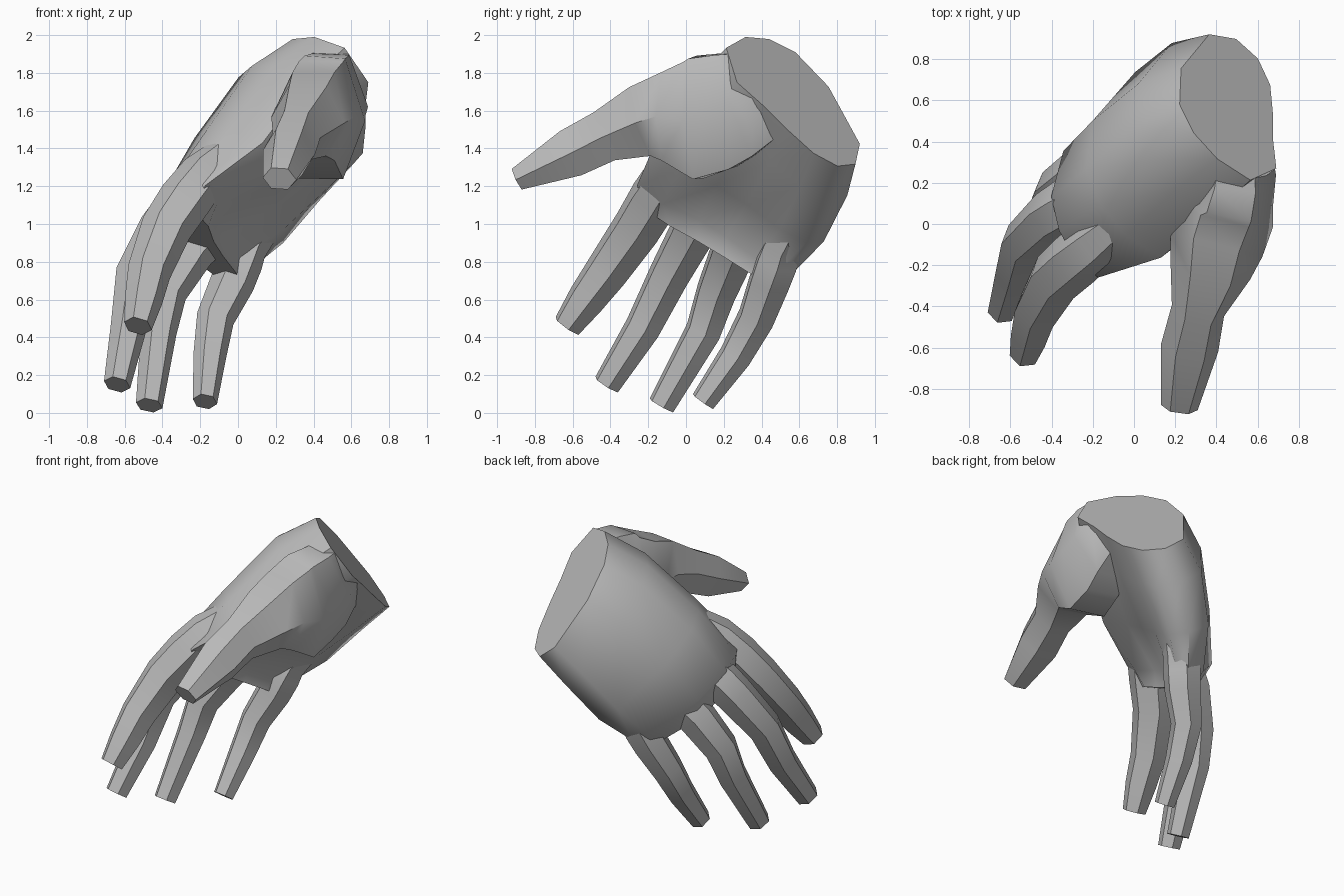
import bpy
import bmesh
import math
from mathutils import Vector

if "Cube" in bpy.data.objects:
    bpy.data.objects.remove(bpy.data.objects["Cube"], do_unlink=True)

# Single plain material
grey = bpy.data.materials.new("plain grey")
grey.use_nodes = True
colour = (0.5, 0.5, 0.5, 1.0)
grey.diffuse_color = colour
shader = next(n for n in grey.node_tree.nodes if n.type == "BSDF_PRINCIPLED")
shader.inputs["Base Color"].default_value = colour
shader.inputs["Roughness"].default_value = 0.8

# Flat cut through the wrist
wrist_centre = Vector((.45, .595, 1.665))
wrist_normal = Vector((1, 1, 1)).normalized()


def loft(name, rings, smooth_angle=50):
    """Skin a list of equal-length point rings, cap the ends, trim at the wrist."""
    bm = bmesh.new()
    loops = [[bm.verts.new(point) for point in ring] for ring in rings]
    for lower, upper in zip(loops, loops[1:]):
        count = len(lower)
        for i in range(count):
            j = (i + 1) % count
            bm.faces.new((lower[i], lower[j], upper[j], upper[i]))
    bm.faces.new(loops[0])
    bm.faces.new(loops[-1])
    trim = wrist_centre - wrist_normal * .002
    if name != "palm":
        bmesh.ops.bisect_plane(bm, geom=bm.verts[:] + bm.edges[:] + bm.faces[:],
                               plane_co=trim, plane_no=wrist_normal, clear_outer=True)
        bmesh.ops.holes_fill(bm, edges=[e for e in bm.edges if e.is_boundary])
    bmesh.ops.recalc_face_normals(bm, faces=bm.faces[:])
    mesh = bpy.data.meshes.new(name)
    bm.to_mesh(mesh)
    bm.free()
    mesh.materials.append(grey)
    obj = bpy.data.objects.new(name, mesh)
    bpy.context.collection.objects.link(obj)
    bpy.ops.object.select_all(action="DESELECT")
    obj.select_set(True)
    bpy.context.view_layer.objects.active = obj
    bpy.ops.object.shade_smooth_by_angle(angle=math.radians(smooth_angle))


def tangents(centres):
    """Direction of travel at every point of a path."""
    last = len(centres) - 1
    return [(centres[min(i + 1, last)] - centres[max(i - 1, 0)]).normalized()
            for i in range(last + 1)]


def digit(name, path, half_widths, half_heights, side_hint):
    """Six-sided tapering tube along a bent path, flat at the tip."""
    centres = [Vector(p) for p in path]
    hexagon = [(math.cos(k * math.pi / 3), math.sin(k * math.pi / 3)) for k in range(6)]
    rings = []
    for centre, along, w, h in zip(centres, tangents(centres), half_widths, half_heights):
        hint = Vector(side_hint)
        side = (hint - along * hint.dot(along)).normalized()
        up = side.cross(along)
        rings.append([centre + side * (w * c) + up * (h * s) for c, s in hexagon])
    loft(name, rings)


# Palm: one wrist profile (across, thickness) carried from wrist to finger webs
palm_profile = [(-.63, -1.05), (-1, -.5), (-.93, .2), (-.72, .7), (-.4, 1), (.15, .97),
                (.87, .37), (1, -.2), (.87, -.66), (.57, -.92), (.15, -.98), (-.22, -.98)]

# Each station: thumb-side edge, little-finger edge, half thickness, arch, palm hollow
palm_stations = [
    ((.45, .27, 1.99), (.45, .92, 1.34), .28, 0, 0),
    ((.25, .11, 1.83), (.28, .88, 1.18), .32, 0, .04),
    ((.01, -.11, 1.49), (.11, .75, .93), .29, .04, .08),
    ((-.25, -.22, 1.23), (-.01, .57, .74), .18, .10, .03),
    ((-.28, -.18, 1.07), (-.01, .5, .66), .11, .06, 0),
]
middles = [(Vector(a) + Vector(b)) / 2 for a, b, *_ in palm_stations]
directions = [-wrist_normal] + tangents(middles)[1:]
palm_rings = []
for (a, b, thick, arch, hollow), middle, along in zip(palm_stations, middles, directions):
    across = (Vector(b) - Vector(a)) / 2
    back = across.cross(along).normalized()
    palm_rings.append([
        middle + across * u
        + back * (thick * v + (arch + (hollow if v < 0 else 0)) * (1 - u * u))
        for u, v in palm_profile])
loft("palm", palm_rings)

# Four fingers: girth, and path from inside the palm, over the knuckle, to the tip
fingers = {
    "index_finger": (1.0, [(.05, .1, 1.47), (-.18, -.09, 1.26), (-.28, -.17, 1.13),
                           (-.38, -.26, .98), (-.47, -.42, .75), (-.5, -.53, .6),
                           (-.53, -.63, .46)]),
    "middle_finger": (.95, [(.0, .28, 1.36), (-.22, .14, 1.16), (-.32, .09, 1.07),
                            (-.4, .04, .97), (-.54, -.09, .73), (-.58, -.23, .45),
                            (-.64, -.42, .15)]),
    "ring_finger": (.95, [(.08, .42, 1.2), (-.09, .32, 1.04), (-.16, .29, .95),
                          (-.25, .25, .86), (-.38, .16, .64), (-.42, .09, .43),
                          (-.47, -.13, .04)]),
    "little_finger": (.87, [(.2, .6, 1.05), (.05, .51, .89), (.01, .48, .8),
                            (-.03, .44, .69), (-.12, .37, .5), (-.15, .26, .3),
                            (-.175, .09, .06)]),
}
finger_widths = [.08, .13, .14, .135, .12, .105, .08]
finger_heights = [.08, .13, .14, .135, .115, .1, .075]
for name, (girth, path) in fingers.items():
    digit(name, path, [girth * w for w in finger_widths],
          [girth * h for h in finger_heights], side_hint=(.3, .78, -.5))

# Thumb with its broad fleshy base growing out of the wrist
thumb_path = [(.5, .44, 1.7), (.49, .26, 1.63), (.46, .14, 1.59), (.44, .04, 1.55),
              (.4, -.1, 1.57), (.37, -.22, 1.55), (.31, -.42, 1.47), (.27, -.6, 1.38),
              (.22, -.89, 1.24)]
thumb_widths = [.16, .2, .22, .24, .23, .2, .13, .14, .09]
thumb_heights = [.26, .33, .36, .36, .27, .22, .16, .15, .07]
digit("thumb", thumb_path, thumb_widths, thumb_heights, side_hint=(1, 0, 0))
